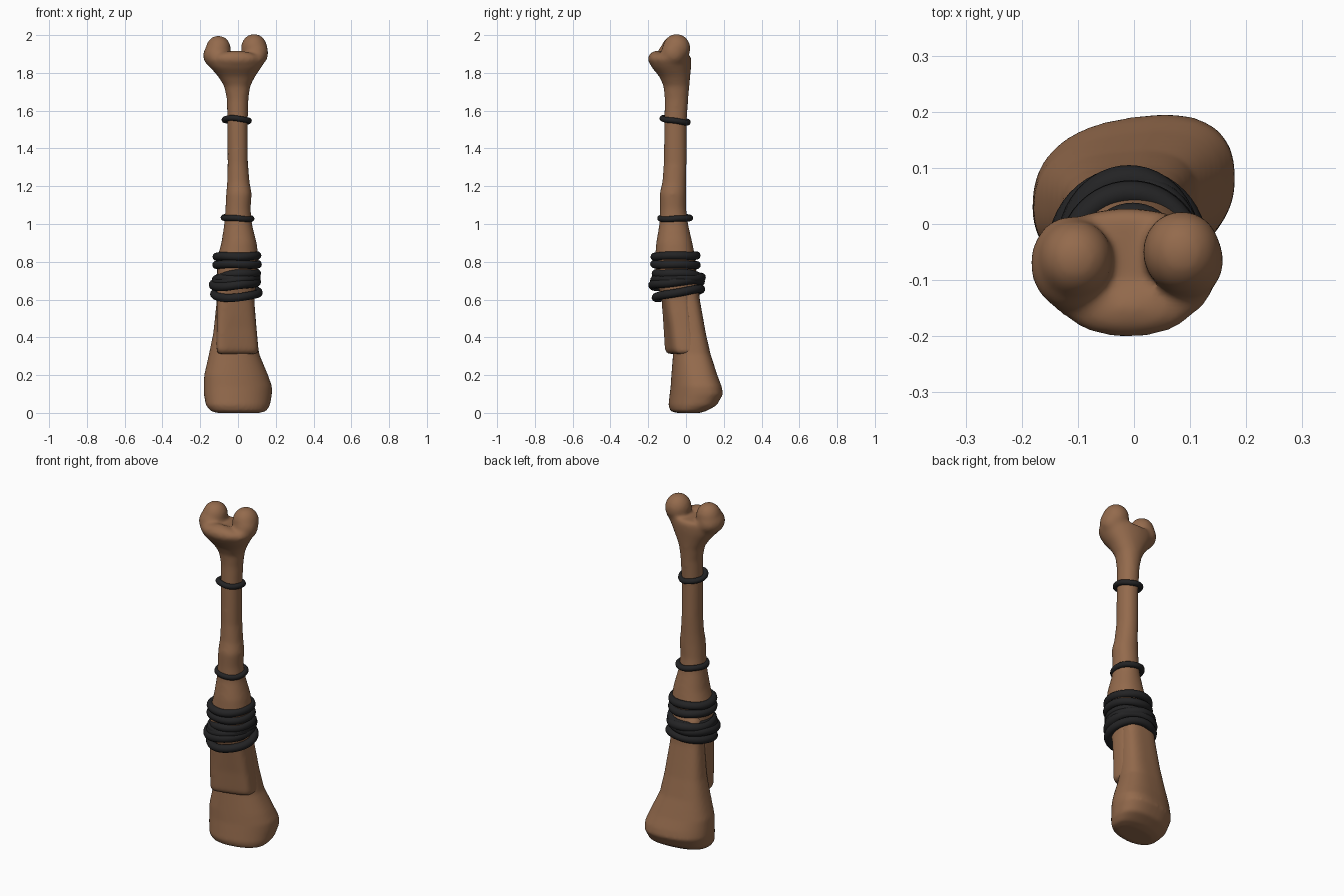
import bpy, bmesh, math, random
from mathutils import Matrix

random.seed(4)


def material(name, rgb):
    m = bpy.data.materials.new(name)
    m.diffuse_color = (*rgb, 1)
    return m


BROWN = material("bone brown", (0.295, 0.145, 0.073))
DARK = material("dark cord", (0.017, 0.017, 0.018))


def loft(bm, sections, front_n=None, sides=40):
    """Skin rounded-box sections: z, x0, x1, y0, y1, squareness, shear of y by x."""
    rings = []
    for z, x0, x1, y0, y1, n, k in sections:
        ring = []
        for i in range(sides):
            a = math.tau * i / sides
            c, s = math.cos(a), math.sin(a)
            e = front_n if front_n and s < 0 else n
            u = math.copysign(abs(c) ** (2 / e), c)
            v = math.copysign(abs(s) ** (2 / e), s)
            x = (x0 + x1) / 2 + u * (x1 - x0) / 2
            y = (y0 + y1) / 2 + v * (y1 - y0) / 2 + k * x
            ring.append(bm.verts.new((x, y, z)))
        rings.append(ring)
    for a, b in zip(rings, rings[1:]):
        for i in range(sides):
            j = (i + 1) % sides
            bm.faces.new((a[i], a[j], b[j], b[i]))
    bm.faces.new(rings[0][::-1])
    bm.faces.new(rings[-1])


def ball(bm, centre, radii):
    mat = Matrix.Translation(centre) @ Matrix.Diagonal((*radii, 1))
    bmesh.ops.create_uvsphere(bm, u_segments=32, v_segments=20, radius=1, matrix=mat)


def bone(name, bm, smooth):
    """Fuse the pieces into one soft skin."""
    bmesh.ops.recalc_face_normals(bm, faces=bm.faces)
    me = bpy.data.meshes.new(name)
    bm.to_mesh(me)
    bm.free()
    me.materials.append(BROWN)
    ob = bpy.data.objects.new(name, me)
    bpy.context.collection.objects.link(ob)
    r = ob.modifiers.new("fuse", 'REMESH')
    r.mode = 'VOXEL'
    r.voxel_size = 0.009
    r.use_smooth_shade = True
    s = ob.modifiers.new("soften", 'SMOOTH')
    s.factor = 0.5
    s.iterations = smooth
    return ob


# Upper bone: flat tongue at the bottom, round shaft, knuckled head
bm = bmesh.new()
loft(bm, [
    (0.312, -0.107, 0.104, -0.078, 0.03, 5, 0.28),
    (0.33, -0.114, 0.109, -0.092, 0.03, 5, 0.28),
    (0.45, -0.113, 0.098, -0.102, 0.02, 4.5, 0.25),
    (0.60, -0.113, 0.086, -0.122, 0.02, 3.5, 0.15),
    (0.72, -0.111, 0.101, -0.161, 0.05, 2.4, 0),
    (0.82, -0.110, 0.109, -0.164, 0.05, 2.2, 0),
    (0.90, -0.088, 0.099, -0.158, 0.034, 2.2, 0),
    (1.00, -0.073, 0.074, -0.141, 0.011, 2.1, 0),
    (1.08, -0.067, 0.067, -0.138, 0.001, 2.1, 0),
    (1.16, -0.063, 0.073, -0.140, 0.001, 2.1, 0),
    (1.22, -0.058, 0.062, -0.126, 0.001, 2.1, 0),
    (1.32, -0.055, 0.053, -0.118, 0.003, 2.1, 0),
    (1.52, -0.057, 0.052, -0.116, 0.003, 2.1, 0),
    (1.66, -0.059, 0.055, -0.113, 0.012, 2.1, 0),
    (1.73, -0.074, 0.065, -0.119, 0.018, 2.1, 0),
    (1.78, -0.105, 0.090, -0.141, 0.022, 2.2, 0),
    (1.83, -0.148, 0.124, -0.182, 0.027, 2.2, 0),
    (1.87, -0.170, 0.148, -0.195, 0.028, 2.2, 0),
    (1.898, -0.166, 0.146, -0.178, 0.024, 2.2, 0)])
ball(bm, (-0.104, -0.062, 1.926), (0.067, 0.070, 0.072))
ball(bm, (0.085, -0.050, 1.930), (0.070, 0.074, 0.077))
ball(bm, (-0.112, -0.070, 1.892), (0.073, 0.085, 0.070))
ball(bm, (0.096, -0.065, 1.905), (0.065, 0.068, 0.070))
ball(bm, (-0.01, -0.150, 1.874), (0.115, 0.052, 0.044))
bone("upper_bone", bm, 18)

# Lower bone: flared blade leaning backwards, rounder at the front
bm = bmesh.new()
loft(bm, [
    (0.0, -0.11, 0.115, -0.05, 0.07, 2.4, 0.1),
    (0.01, -0.145, 0.15, -0.08, 0.105, 2.4, 0.12),
    (0.04, -0.170, 0.169, -0.09, 0.158, 2.5, 0.14),
    (0.10, -0.181, 0.180, -0.083, 0.192, 2.5, 0.14),
    (0.14, -0.181, 0.180, -0.078, 0.184, 2.5, 0.14),
    (0.20, -0.179, 0.159, -0.074, 0.163, 2.6, 0.12),
    (0.31, -0.154, 0.113, -0.066, 0.130, 2.8, 0.08),
    (0.42, -0.131, 0.096, -0.06, 0.105, 3, 0.04),
    (0.60, -0.112, 0.078, -0.06, 0.073, 3, 0),
    (0.74, -0.100, 0.080, -0.06, 0.06, 3, 0),
    (0.80, -0.070, 0.060, -0.06, 0.035, 2.5, 0)], front_n=2.2)
bone("lower_bone", bm, 6)


def cord(name, z, x0, x1, y0, y1, tilt_x, tilt_y, r, wobble=0.004):
    """Closed loop of cord; the limits are its outer edges."""
    cu = bpy.data.curves.new(name, 'CURVE')
    cu.dimensions = '3D'
    cu.bevel_depth = r
    cu.bevel_resolution = 4
    n = 48
    sp = cu.splines.new('POLY')
    sp.points.add(n - 1)
    sp.use_cyclic_u = True
    ph = random.uniform(0, 6)
    for i, p in enumerate(sp.points):
        a = math.tau * i / n
        c, s = math.cos(a), math.sin(a)
        x = (x0 + x1) / 2 + c * ((x1 - x0) / 2 - r)
        y = (y0 + y1) / 2 + s * ((y1 - y0) / 2 - r)
        p.co = (x, y, z + tilt_x * c + tilt_y * s + wobble * math.sin(3 * a + ph), 1)
    sp.use_smooth = True
    cu.materials.append(DARK)
    ob = bpy.data.objects.new(name, cu)
    bpy.context.collection.objects.link(ob)
    bpy.ops.object.select_all(action='DESELECT')
    ob.select_set(True)
    bpy.context.view_layer.objects.active = ob
    bpy.ops.object.convert(target='MESH')


# Two single rings on the shaft
cord("upper_ring", 1.549, -0.087, 0.073, -0.140, 0.025, -0.004, -0.010, 0.015, 0.002)
cord("middle_ring", 1.031, -0.092, 0.087, -0.152, 0.038, -0.004, 0.002, 0.016, 0.002)

# Stacked binding where the two bones overlap
for i, args in enumerate([
        (0.830, -0.135, 0.124, -0.188, 0.077, 0.002, 0.002, 0.022, 0.002),
        (0.785, -0.136, 0.126, -0.190, 0.078, 0.0, -0.002, 0.022, 0.002),
        (0.728, -0.122, 0.122, -0.182, 0.090, 0.010, -0.006, 0.024, 0.003),
        (0.712, -0.138, 0.120, -0.187, 0.105, 0.004, 0.003, 0.025, 0.003),
        (0.686, -0.155, 0.122, -0.200, 0.100, 0.010, 0.012, 0.024, 0.003),
        (0.700, -0.140, 0.118, -0.190, 0.100, 0.008, -0.002, 0.022, 0.003),
        (0.633, -0.148, 0.131, -0.182, 0.102, 0.006, 0.022, 0.022, 0.002)]):
    cord("binding_%d" % (i + 1), *args)
